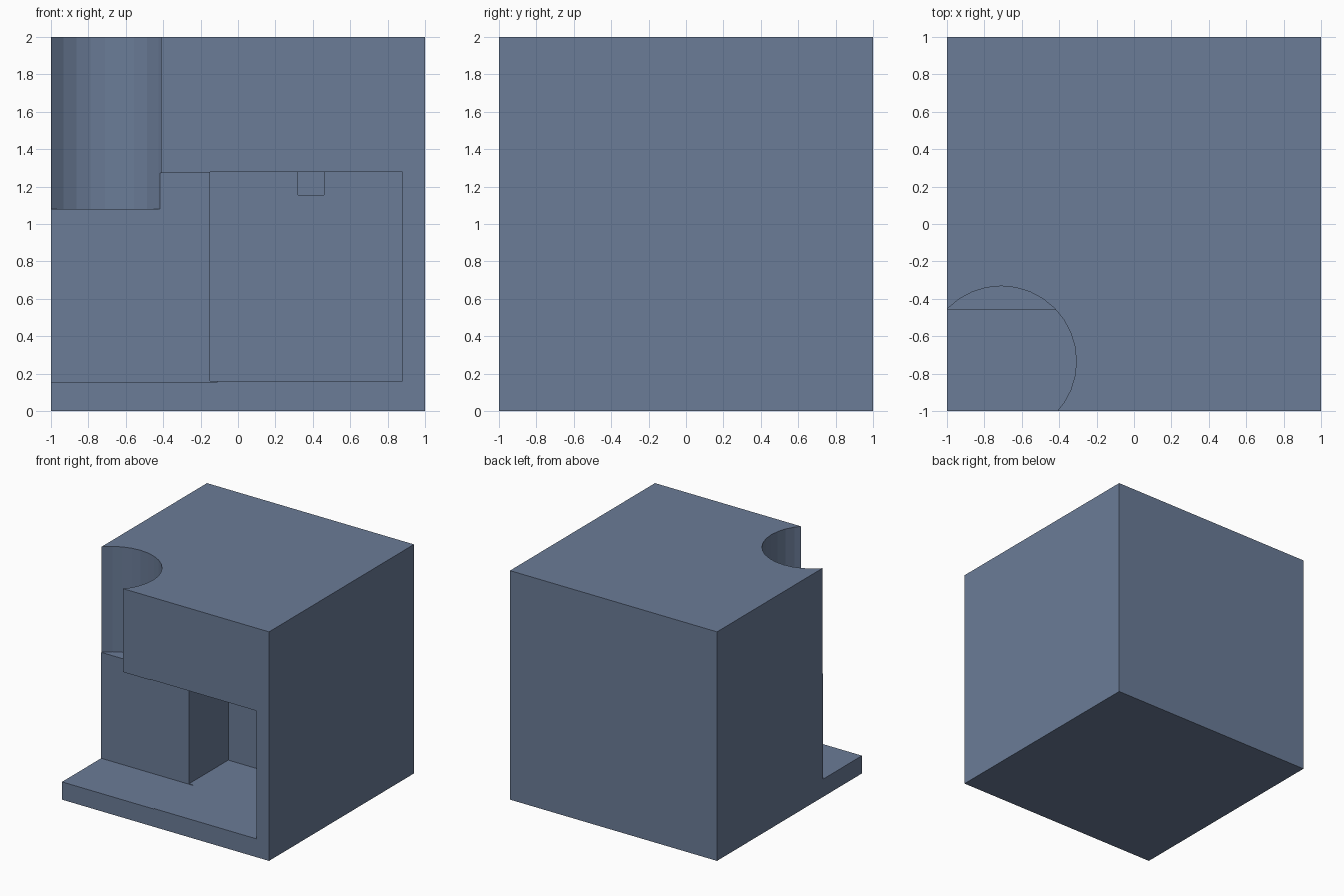
import bpy
import math

if "Cube" in bpy.data.objects:
    bpy.data.objects.remove(bpy.data.objects["Cube"])

slate = bpy.data.materials.new("slate_blue")
slate.diffuse_color = (0.145, 0.2, 0.31, 1)
slate.use_nodes = True
slate.node_tree.nodes["Principled BSDF"].inputs["Base Color"].default_value = slate.diffuse_color


def box(name, lo, hi):
    """Axis-aligned box between two corners."""
    bpy.ops.mesh.primitive_cube_add(size=1, location=[(a + b) / 2 for a, b in zip(lo, hi)])
    ob = bpy.context.object
    ob.name = name
    ob.scale = [b - a for a, b in zip(lo, hi)]
    bpy.ops.object.transform_apply(location=True, rotation=True, scale=True)
    ob.data.materials.append(slate)
    return ob


# Solid block
block = box("carved_block", (-1, -1, 0), (1, 1, 2))

# Front corner shelf, deep front recess, small notch at the top of the recess
cutters = [
    box("corner_cutter", (-1.2, -1.2, 0.155), (-0.11, -0.46, 1.272)),
    box("recess_cutter", (-0.15, -1.3, 0.16), (0.88, 0.08, 1.278)),
    box("notch_cutter", (0.32, -0.06, 1.155), (0.46, 0.2, 1.32)),
]

# Round well cut down through the top at the front left corner
bpy.ops.mesh.primitive_cylinder_add(vertices=32, radius=0.402, depth=1.12,
                                    location=(-0.71, -0.734, 1.08 + 0.56))
well = bpy.context.object
well.name = "well_cutter"
well.data.materials.append(slate)
cutters.append(well)

# Carve the block, then remove the cutters
for cutter in cutters:
    bpy.ops.object.select_all(action='DESELECT')
    bpy.context.view_layer.objects.active = block
    block.select_set(True)
    mod = block.modifiers.new(cutter.name, 'BOOLEAN')
    mod.operation = 'DIFFERENCE'
    mod.solver = 'EXACT'
    mod.object = cutter
    bpy.ops.object.modifier_apply(modifier=mod.name)
    bpy.data.objects.remove(cutter)

# One colour everywhere, flat facets
block.data.materials.clear()
block.data.materials.append(slate)
for p in block.data.polygons:
    p.material_index = 0
    p.use_smooth = False
